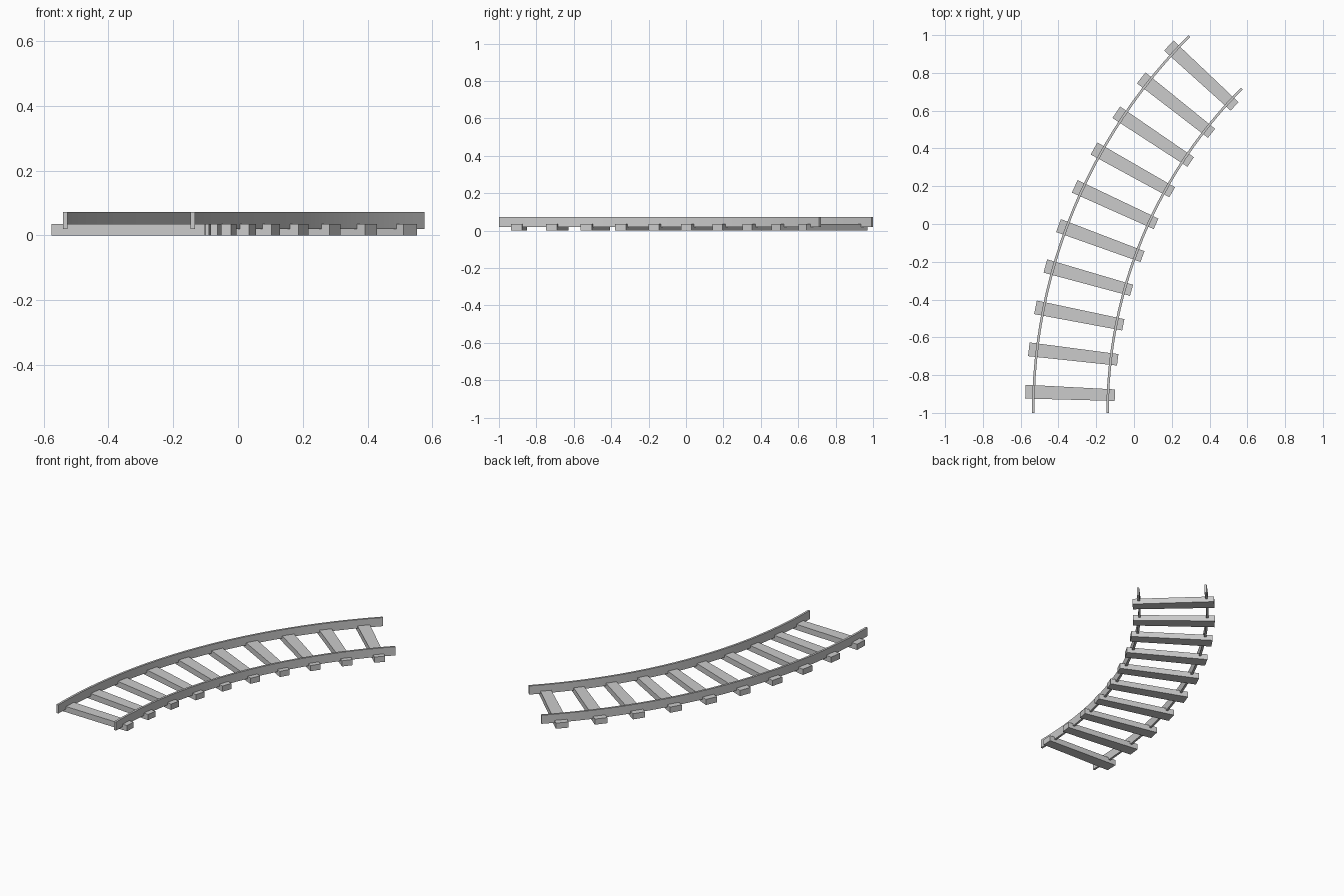
import bpy, bmesh
from math import sin, cos, radians

if "Cube" in bpy.data.objects:
    bpy.data.objects.remove(bpy.data.objects["Cube"])

CX, CY = 2.288, -1.0      # centre of the curve
R = 2.628                 # radius of the track centre line


def arc_block(name, r_in, r_out, a0, a1, z0, z1, segments, smooth=False):
    """Rectangular section swept along an arc, angles in degrees."""
    bm = bmesh.new()
    rings = []
    for i in range(segments + 1):
        a = radians(a0 + (a1 - a0) * i / segments)
        rings.append([bm.verts.new((CX - r * cos(a), CY + r * sin(a), z))
                      for r, z in ((r_in, z0), (r_out, z0), (r_out, z1), (r_in, z1))])
    for p, q in zip(rings, rings[1:]):
        for k in range(4):
            n = (k + 1) % 4
            bm.faces.new((p[k], p[n], q[n], q[k]))
    bm.faces.new(rings[0])
    bm.faces.new(rings[-1][::-1])
    bmesh.ops.recalc_face_normals(bm, faces=bm.faces[:])
    mesh = bpy.data.meshes.new(name)
    bm.to_mesh(mesh)
    bm.free()
    ob = bpy.data.objects.new(name, mesh)
    bpy.context.collection.objects.link(ob)
    if smooth:
        bpy.ops.object.select_all(action='DESELECT')
        ob.select_set(True)
        bpy.context.view_layer.objects.active = ob
        bpy.ops.object.shade_smooth_by_angle(angle=radians(30))
    return ob


# Two rails through a 45 degree bend
for name, r in (("outer_rail", R + 0.1935), ("inner_rail", R - 0.2)):
    arc_block(name, r - 0.0065, r + 0.0065, 0, 45, 0.02, 0.073, 24, smooth=True)

# Ten sleepers, slightly tapered toward the inside of the bend
for i in range(10):
    a = 2.25 + 4.5 * i
    arc_block(f"sleeper_{i + 1}", R - 0.237, R + 0.237, a - 0.73, a + 0.73, 0.0, 0.035, 1)
